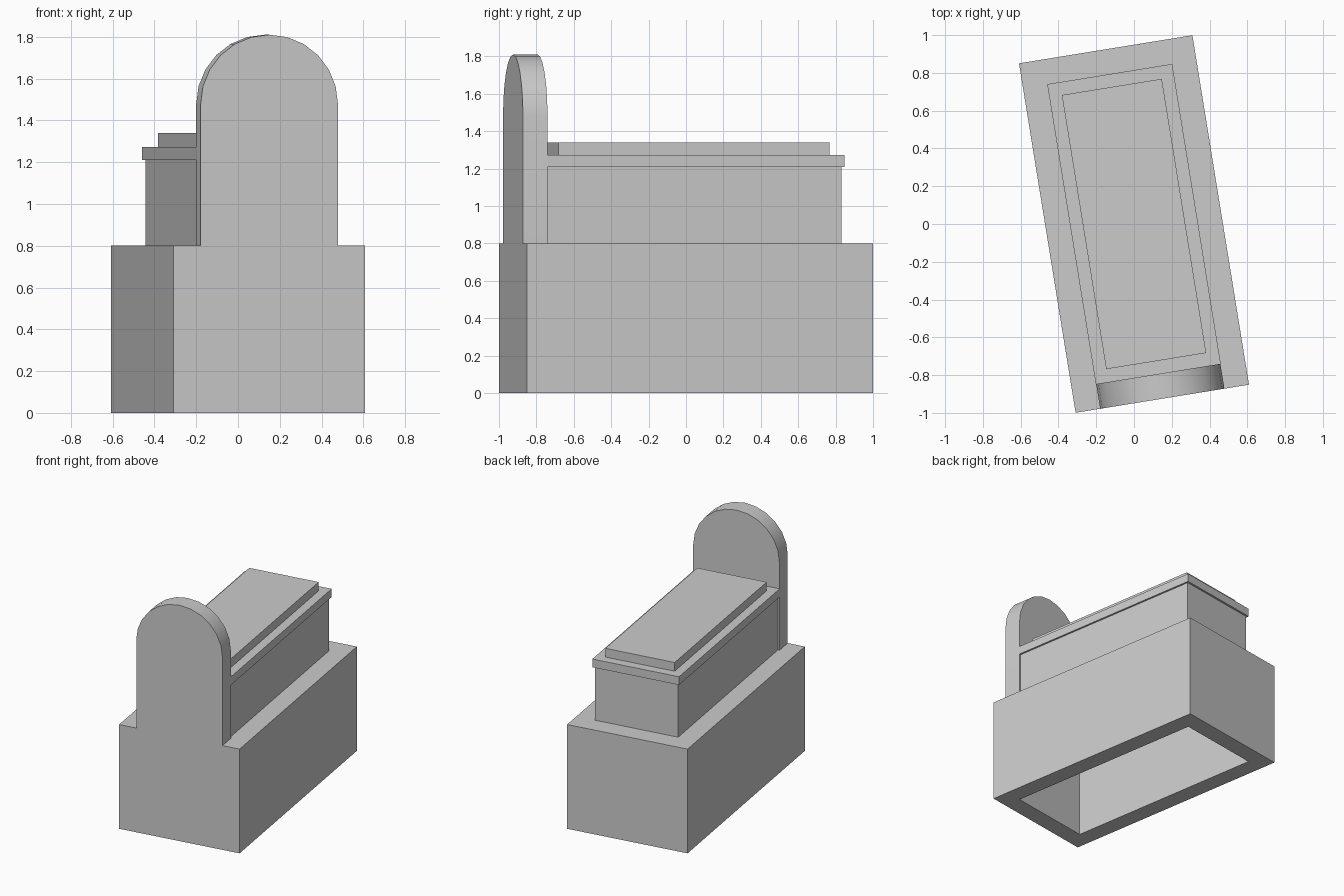
import bpy, bmesh, math
from mathutils import Matrix

if "Cube" in bpy.data.objects:
    bpy.data.objects.remove(bpy.data.objects["Cube"])

TURN = Matrix.Rotation(math.radians(9.2), 4, 'Z')   # whole tomb is turned on its plot
WALL = 0.133
HX, HY = 0.465, 0.937                               # half size of the plinth
BASE_H = 0.80

stone = bpy.data.materials.new("grey stone")
stone.diffuse_color = (0.6, 0.6, 0.6, 1)
stone.use_nodes = True
stone.node_tree.nodes["Principled BSDF"].inputs["Base Color"].default_value = stone.diffuse_color


def finish(name, bm):
    bmesh.ops.recalc_face_normals(bm, faces=bm.faces)
    mesh = bpy.data.meshes.new(name)
    bm.to_mesh(mesh)
    bm.free()
    mesh.materials.append(stone)
    ob = bpy.data.objects.new(name, mesh)
    ob.matrix_world = TURN
    bpy.context.collection.objects.link(ob)
    return ob


def box_bm(x0, x1, y0, y1, z0, z1):
    bm = bmesh.new()
    m = Matrix.Translation(((x0 + x1) / 2, (y0 + y1) / 2, (z0 + z1) / 2))
    bmesh.ops.create_cube(bm, size=1, matrix=m @ Matrix.Diagonal((x1 - x0, y1 - y0, z1 - z0, 1)))
    return bm


# Plinth, hollowed out from below
bm = box_bm(-HX, HX, -HY, HY, 0, BASE_H)
bm.normal_update()
bottom = min(bm.faces, key=lambda f: f.calc_center_median().z)
bmesh.ops.inset_region(bm, faces=[bottom], thickness=WALL, use_even_offset=True)
ext = bmesh.ops.extrude_face_region(bm, geom=[bottom])
bmesh.ops.translate(bm, vec=(0, 0, BASE_H - WALL),
                    verts=[v for v in ext["geom"] if isinstance(v, bmesh.types.BMVert)])
if bottom.is_valid:
    bmesh.ops.delete(bm, geom=[bottom], context='FACES')
finish("plinth", bm)

# Tomb chest, overhanging lid and raised slab
BACK = -HY + WALL
finish("chest", box_bm(-0.321, 0.321, BACK, 0.789, BASE_H, 1.21))
finish("lid", box_bm(-0.335, 0.335, BACK, 0.804, 1.21, 1.273))
finish("top_slab", box_bm(-0.268, 0.268, -0.735, 0.735, 1.273, 1.34))

# Round-topped headstone, flush with the front of the plinth
R, SPRING, STEPS = 0.333, 1.477, 12
profile = [(-R, BASE_H), (R, BASE_H)]
profile += [(R * math.cos(math.pi * i / STEPS), SPRING + R * math.sin(math.pi * i / STEPS))
            for i in range(STEPS + 1)]
bm = bmesh.new()
face = bm.faces.new([bm.verts.new((x, -HY, z)) for x, z in profile])
ext = bmesh.ops.extrude_face_region(bm, geom=[face])
bmesh.ops.translate(bm, vec=(0, WALL, 0),
                    verts=[v for v in ext["geom"] if isinstance(v, bmesh.types.BMVert)])
headstone = finish("headstone", bm)
bpy.context.view_layer.objects.active = headstone
headstone.select_set(True)
bpy.ops.object.shade_smooth_by_angle(angle=math.radians(30))
